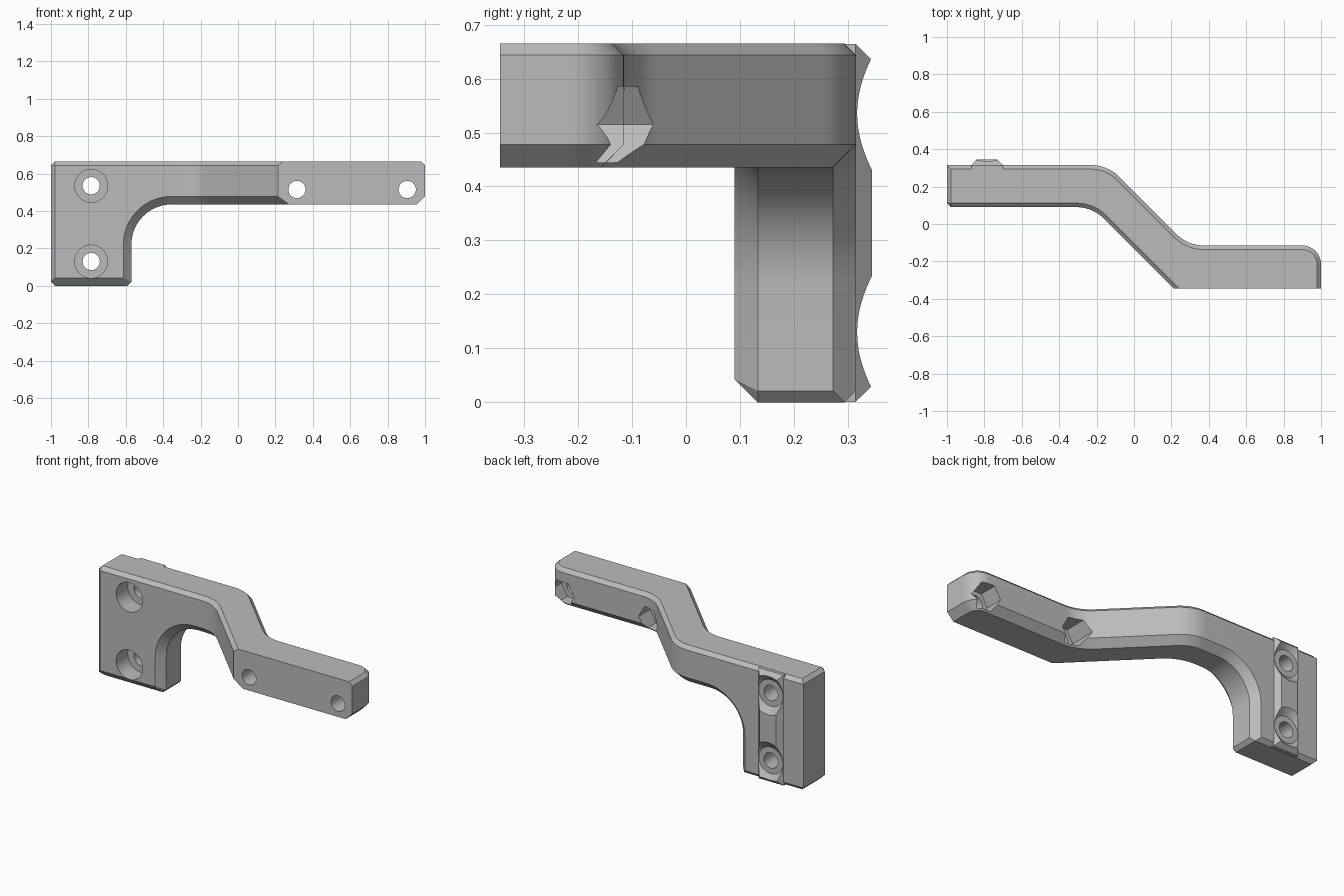
import bpy, bmesh, math
from mathutils import Vector, Matrix

if "Cube" in bpy.data.objects:
    bpy.data.objects.remove(bpy.data.objects["Cube"])

HEIGHT = 0.665
CHAMFER = 0.043

grey = bpy.data.materials.new("plain grey")
grey.use_nodes = True
grey.diffuse_color = (0.5, 0.5, 0.5, 1)
grey.node_tree.nodes["Principled BSDF"].inputs["Base Color"].default_value = grey.diffuse_color


def fillet(corners, steps=12):
    """Turn (x, y, radius) corners into an outline with rounded corners."""
    out = []
    for i, (x, y, r) in enumerate(corners):
        p = Vector((x, y))
        if r == 0:
            out.append(p)
            continue
        u = (Vector(corners[i - 1][:2]) - p).normalized()
        v = (Vector(corners[(i + 1) % len(corners)][:2]) - p).normalized()
        half = u.angle(v) / 2
        centre = p + (u + v).normalized() * r / math.sin(half)
        reach = r / math.tan(half)
        a, b = p + u * reach - centre, p + v * reach - centre
        turn = math.pi - 2 * half
        for k in range(steps + 1):
            t = k / steps * turn
            out.append(centre + (a * math.sin(turn - t) + b * math.sin(t)) / math.sin(turn))
    return out


def to_object(name, bm):
    bmesh.ops.recalc_face_normals(bm, faces=bm.faces)
    mesh = bpy.data.meshes.new(name)
    bm.to_mesh(mesh)
    bm.free()
    obj = bpy.data.objects.new(name, mesh)
    bpy.context.collection.objects.link(obj)
    mesh.materials.append(grey)
    return obj


def prism(name, points, offset):
    """Extrude a closed loop of 3D points by an offset."""
    bm = bmesh.new()
    face = bm.faces.new([bm.verts.new(p) for p in points])
    ext = bmesh.ops.extrude_face_region(bm, geom=[face], use_keep_orig=True)
    moved = [g for g in ext["geom"] if isinstance(g, bmesh.types.BMVert)]
    bmesh.ops.translate(bm, verts=moved, vec=offset)
    return to_object(name, bm)


def plug(x, z, y0, y1, r0, r1, sides=48):
    """Round, conical or hexagonal cutter running along y."""
    bm = bmesh.new()
    place = (Matrix.Translation((x, (y0 + y1) / 2, z)) @ Matrix.Rotation(-math.pi / 2, 4, "X")
             @ Matrix.Rotation(math.pi / 2, 4, "Z"))
    bmesh.ops.create_cone(bm, cap_ends=True, segments=sides, radius1=r0, radius2=r1,
                          depth=y1 - y0, matrix=place)
    return to_object("cutter", bm)


def apply(obj, mod):
    bpy.context.view_layer.objects.active = obj
    bpy.ops.object.modifier_apply(modifier=mod.name)


def combine(obj, other, operation):
    mod = obj.modifiers.new("combine", "BOOLEAN")
    mod.operation, mod.solver, mod.object = operation, "EXACT", other
    apply(obj, mod)
    bpy.data.objects.remove(other)


# Offset bar: plan outline raised to full height
plan = fillet([(-1, 0.09, 0), (-0.222, 0.09, 0.21), (0.213, -0.345, 0), (1, -0.345, 0),
               (1, -0.115, 0.1), (0.288, -0.115, 0.21), (-0.142, 0.315, 0.21), (-1, 0.315, 0)])
bracket = prism("offset_bracket", [(p.x, p.y, 0) for p in plan], (0, 0, HEIGHT))

# Space below the arm, with the rounded inner corner
below = fillet([(-0.57, -1, 0), (-0.57, 0.435, 0.215), (2, 0.435, 0), (2, -1, 0)], 16)
combine(bracket, prism("cutter", [(p.x, -1, p.y) for p in below], (0, 2, 0)), "DIFFERENCE")


# Chamfers: wide along the lower edges, narrow along the top and ends
def chamfer_weight(mid, upright):
    if mid.y < -0.34:
        return 0
    if mid.z < 0.01:
        return 1 if mid.y < 0.1 else 0.5
    if mid.z > HEIGHT - 0.01:
        return 0.5
    if upright and mid.x < -0.99:
        return 0.5 if mid.y < 0.1 else 0
    return 1 if mid.x < -0.3 or not upright else 0


bm = bmesh.new()
bm.from_mesh(bracket.data)
layer = bm.edges.layers.float.new("bevel_weight_edge")
for edge in bm.edges:
    if len(edge.link_faces) == 2 and edge.calc_face_angle() > 0.6:
        a, b = (v.co for v in edge.verts)
        upright = abs((b - a).normalized().z) > 0.99
        edge[layer] = chamfer_weight((a + b) / 2, upright)
bm.to_mesh(bracket.data)
bm.free()
bevel = bracket.modifiers.new("chamfer", "BEVEL")
bevel.limit_method, bevel.width, bevel.segments = "WEIGHT", CHAMFER, 1
bevel.use_clamp_overlap = False
apply(bracket, bevel)

# Raised locating key on the back of the plate
KEY_X = -0.785
bm = bmesh.new()
for y, inset in ((0.28, 0), (0.314, 0), (0.345, 0.03)):
    for side in (-1, 1):
        for z in (0.001 + inset, HEIGHT - 0.001 - inset):
            bm.verts.new((KEY_X + side * (0.085 - inset), y, z))
bmesh.ops.convex_hull(bm, input=bm.verts)
bmesh.ops.dissolve_limit(bm, angle_limit=0.01, verts=bm.verts, edges=bm.edges)
combine(bracket, to_object("locating_key", bm), "UNION")

# Plate holes: counterbore in front, conical relief through the key, bolt hole
for z in (0.13, 0.535):
    for cutter in ((-0.2, 0.2, 0.088, 0.088), (0.3155, 0.3555, 0.08, 0.133), (-0.5, 0.5, 0.046, 0.046)):
        combine(bracket, plug(KEY_X, z, *cutter), "DIFFERENCE")

# Arm holes: bolt hole with a hexagonal nut pocket behind
for x in (0.315, 0.905):
    combine(bracket, plug(x, 0.515, -0.5, 0.5, 0.046, 0.046), "DIFFERENCE")
    combine(bracket, plug(x, 0.515, -0.225, 0.2, 0.081, 0.081, 6), "DIFFERENCE")

# Smooth bends, crisp chamfers
bpy.ops.object.select_all(action="DESELECT")
bracket.select_set(True)
bpy.context.view_layer.objects.active = bracket
bpy.ops.object.shade_smooth_by_angle(angle=math.radians(25))
